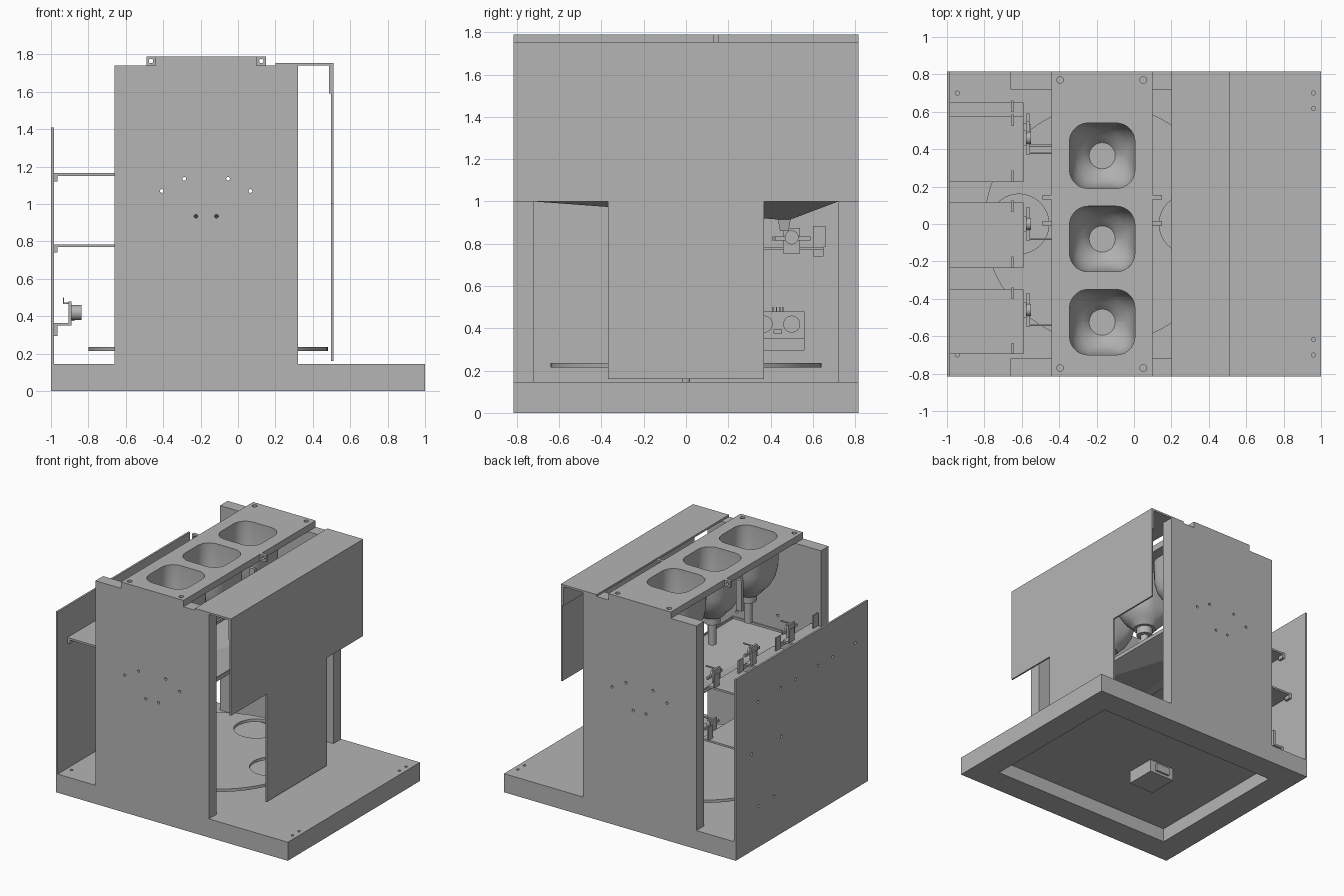
import bpy, bmesh, math
from mathutils import Matrix, Vector

old = bpy.data.objects.get("Cube")
if old:
    bpy.data.objects.remove(old, do_unlink=True)

GREY = (0.46, 0.46, 0.46, 1)
mat = bpy.data.materials.new("plain grey")
mat.use_nodes = True
mat.diffuse_color = GREY
mat.node_tree.nodes["Principled BSDF"].inputs["Base Color"].default_value = GREY


def finish(name, bm, smooth=False):
    bmesh.ops.recalc_face_normals(bm, faces=bm.faces)
    me = bpy.data.meshes.new(name)
    bm.to_mesh(me)
    bm.free()
    me.materials.append(mat)
    ob = bpy.data.objects.new(name, me)
    bpy.context.collection.objects.link(ob)
    if smooth:
        bpy.ops.object.select_all(action='DESELECT')
        bpy.context.view_layer.objects.active = ob
        ob.select_set(True)
        bpy.ops.object.shade_smooth_by_angle(angle=math.radians(35))
    return ob


def add_box(bm, x, y, z):
    m = Matrix.Translation([(a + b) / 2 for a, b in (x, y, z)])
    m = m @ Matrix.Diagonal([b - a for a, b in (x, y, z)] + [1])
    bmesh.ops.create_cube(bm, size=1, matrix=m)


def box(name, x, y, z):
    bm = bmesh.new()
    add_box(bm, x, y, z)
    return finish(name, bm)


def add_cyl(bm, c, r, depth, axis='Z', seg=32):
    rot = {'X': Matrix.Rotation(math.pi / 2, 4, 'Y'),
           'Y': Matrix.Rotation(math.pi / 2, 4, 'X'), 'Z': Matrix()}[axis]
    bmesh.ops.create_cone(bm, cap_ends=True, segments=seg, radius1=r, radius2=r,
                          depth=depth, matrix=Matrix.Translation(c) @ rot)


def cyl(name, c, r, depth, axis='Z', seg=32):
    bm = bmesh.new()
    add_cyl(bm, c, r, depth, axis, seg)
    return finish(name, bm, True)


def cut(ob, fill):
    """Subtract whatever fill(bm) builds."""
    bm = bmesh.new()
    fill(bm)
    cutter = finish(ob.name + "_cutter", bm)
    mod = ob.modifiers.new("cut", 'BOOLEAN')
    mod.operation, mod.object, mod.solver = 'DIFFERENCE', cutter, 'EXACT'
    bpy.context.view_layer.objects.active = ob
    bpy.ops.object.select_all(action='DESELECT')
    ob.select_set(True)
    bpy.ops.object.modifier_apply(modifier="cut")
    bpy.data.objects.remove(cutter, do_unlink=True)


def drill(ob, points, r, axis, depth=0.4):
    def fill(bm):
        for p in points:
            add_cyl(bm, p, r, depth, axis, 16)
    cut(ob, fill)


def ring(cx, cy, z, half, corner, n=8):
    """Rounded square outline."""
    pts = []
    for q, (sx, sy) in enumerate([(1, 1), (-1, 1), (-1, -1), (1, -1)]):
        for i in range(n):
            a = math.pi / 2 * (q + i / (n - 1))
            pts.append(Vector((cx + sx * (half - corner) + corner * math.cos(a),
                               cy + sy * (half - corner) + corner * math.sin(a), z)))
    return pts


def loft(bm, rings, cap_first=False, cap_last=False):
    rows = [[bm.verts.new(p) for p in r] for r in rings]
    for a, b in zip(rows, rows[1:]):
        for i in range(len(a)):
            j = (i + 1) % len(a)
            bm.faces.new((a[i], a[j], b[j], b[i]))
    if cap_first:
        bm.faces.new(rows[0])
    if cap_last:
        bm.faces.new(rows[-1])


W = 0.815        # half depth of the machine
CX = -0.17       # centre line of hoppers and turntable
HOPPERS = (0.365, -0.08, -0.525)

# Base, hollow underneath
base = box("base", (-1, 1), (-W, W), (0, 0.145))
cut(base, lambda bm: add_box(bm, (-0.8, 0.8), (-0.61, 0.61), (-0.1, 0.11)))
drill(base, [(x, s * y, 0.145) for s in (-1, 1)
             for x, y in ((0.96, 0.7), (0.96, 0.618), (-0.945, 0.7))], 0.011, 'Z', 0.02)

# Turntable motor and shaft
box("motor_block", (-0.28, -0.06), (-0.12, 0.12), (0.01, 0.115))
box("motor_socket", (-0.23, -0.11), (0.12, 0.135), (0.03, 0.09))
cyl("turntable_shaft", (-0.16, 0, 0.18), 0.02, 0.08)

# Turntable with four cup holes
table = cyl("turntable", (-0.16, 0, 0.225), 0.64, 0.022, seg=96)


def cups(bm):
    for i in range(4):
        a = i * math.pi / 2
        add_cyl(bm, (-0.16 + 0.455 * math.cos(a), 0.455 * math.sin(a), 0.225), 0.16, 0.1, seg=48)


cut(table, cups)

# Front and back walls with screw holes
for s, name in ((-1, "front_wall"), (1, "back_wall")):
    wall = box(name, (-0.66, 0.32), sorted((s * 0.72, s * W)), (0.145, 1.74))
    pts = [(CX + t * dx, s * 0.77, z) for t in (-1, 1)
           for dx, z in ((0.237, 1.07), (0.117, 1.135), (0.055, 0.935))]
    drill(wall, pts, 0.01, 'Y')

# Left panel with screw holes
panel = box("left_panel", (-1, -0.985), (-W, W), (0.145, 1.41))
drill(panel, [(-0.99, y, z) for z, ys in
              ((1.135, (-0.66, -0.38, -0.2, 0.08, 0.26, 0.54)), (0.755, (0.25, 0.62)),
               (0.32, (0.34, 0.53))) for y in ys], 0.011, 'X')

# Right cover: top sheet, hanging lip and stepped side sheet
box("cover_top", (0.2, 0.51), (-W, W), (1.74, 1.755))
box("cover_lip", (0.487, 0.497), (-W, W), (1.59, 1.74))
bm = bmesh.new()
half = [(0.37, 0.16), (0.37, 1.0), (W, 1.0), (W, 1.74)]
outline = half + [(-y, z) for y, z in reversed(half)]
loft(bm, [[(x, y, z) for y, z in outline] for x in (0.497, 0.51)], True, True)
finish("cover_side", bm)

# Hopper plate
plate = box("hopper_plate", (-0.44, 0.1), (-W, W), (1.74, 1.79))


def hopper_holes(bm):
    for y in HOPPERS:
        loft(bm, [ring(CX, y, z, 0.175, 0.1) for z in (1.7, 1.85)], True, True)


cut(plate, hopper_holes)
drill(plate, [(x, s * 0.77, 1.77) for x in (-0.395, 0.05) for s in (-1, 1)], 0.018, 'Z')

# Hopper bowls with outlet pipes
for i, y in enumerate(HOPPERS):
    bm = bmesh.new()
    inner = [(1.77, 0.175, 0.1), (1.58, 0.172, 0.1), (1.5, 0.16, 0.11),
             (1.44, 0.135, 0.12), (1.41, 0.105, 0.105), (1.37, 0.07, 0.07)]
    outer = [(z - (0.0 if k == 0 else 0.012), h + 0.012, c + 0.012)
             for k, (z, h, c) in enumerate(inner)]
    loft(bm, [ring(CX, y, *v) for v in reversed(inner)] + [ring(CX, y, *v) for v in outer],
         True, True)
    finish(f"hopper_bowl_{i}", bm, True)
    cyl(f"outlet_collar_{i}", (CX, y, 1.33), 0.06, 0.06)
    cyl(f"outlet_pipe_{i}", (CX, y, 1.22), 0.03, 0.18)

# Side tabs and hangers on the hopper plate
for s, x in ((-1, (-0.49, -0.44)), (1, (0.1, 0.15))):
    tab = box(f"plate_tab_{s}", x, (0.13, 0.155), (1.74, 1.79))
    drill(tab, [(sum(x) / 2, 0.14, 1.765)], 0.012, 'Y')
    box(f"plate_hanger_{s}", x, (-0.01, 0.015), (1.5, 1.74))

# Collecting funnel with its neck over the rear cup
bm = bmesh.new()


def rect(x0, x1, y0, y1, z):
    return [(x0, y0, z), (x1, y0, z), (x1, y1, z), (x0, y1, z)]


loft(bm, [rect(-0.44, 0.1, -0.72, 0.72, 1.03), rect(-0.44, 0.1, -0.72, 0.72, 1.0),
          rect(-0.2, -0.14, 0.435, 0.495, 0.915), rect(-0.19, -0.15, 0.445, 0.485, 0.86),
          rect(-0.18, -0.16, 0.455, 0.475, 0.86), rect(-0.18, -0.16, 0.455, 0.475, 0.93),
          rect(-0.43, 0.09, -0.71, 0.71, 1.015), rect(-0.43, 0.09, -0.71, 0.71, 1.03),
          rect(-0.44, 0.1, -0.72, 0.72, 1.03)])
bmesh.ops.remove_doubles(bm, verts=bm.verts, dist=1e-5)
finish("funnel", bm)


# Shelf sheets with hanging tabs, and a feeder motor on each
def shelf(name, y0, y1, top, ym):
    box(name, (-0.985, -0.59), (y0, y1), (top - 0.015, top))
    for y in (y0, y1 - 0.05):
        box(name + "_tab", (-0.985, -0.965), (y, y + 0.05), (top - 0.045, top - 0.015))
        box(name + "_stop", (-0.655, -0.645), (y, y + 0.06), (top, top + 0.1))
    bm = bmesh.new()
    add_box(bm, (-0.59, -0.575), (ym - 0.04, ym + 0.04), (top - 0.03, top + 0.09))
    add_box(bm, (-0.575, -0.56), (ym - 0.09, ym + 0.09), (top + 0.03, top + 0.05))
    add_cyl(bm, (-0.565, ym, top + 0.045), 0.033, 0.03, 'X', 24)
    add_cyl(bm, (-0.5, ym - 0.08, top + 0.04), 0.006, 0.12, 'X', 12)
    finish(name + "_feeder", bm, True)


shelf("upper_shelf_back", 0.225, 0.575, 1.165, 0.46)
shelf("upper_shelf_middle", -0.235, 0.115, 1.165, 0.0)
shelf("upper_shelf_front", -0.695, -0.35, 1.165, -0.46)
shelf("lower_shelf", 0.225, 0.65, 0.785, 0.5)

# Distance sensor on an angled bracket
box("sensor_tab", (-0.985, -0.965), (0.3, 0.56), (0.295, 0.35))
box("sensor_shelf", (-0.985, -0.89), (0.3, 0.56), (0.35, 0.365))
box("sensor_board", (-0.905, -0.89), (0.3, 0.56), (0.35, 0.48))
for y in (0.37, 0.5):
    cyl("sensor_eye", (-0.865, y, 0.42), 0.04, 0.055, 'X')
box("sensor_chip", (-0.89, -0.875), (0.415, 0.455), (0.375, 0.395))
for i in range(4):
    box("sensor_pin", (-0.935, -0.9), (0.41 + i * 0.015, 0.416 + i * 0.015), (0.465, 0.475))
    box("sensor_pin_tip", (-0.935, -0.929), (0.41 + i * 0.015, 0.416 + i * 0.015), (0.465, 0.5))
